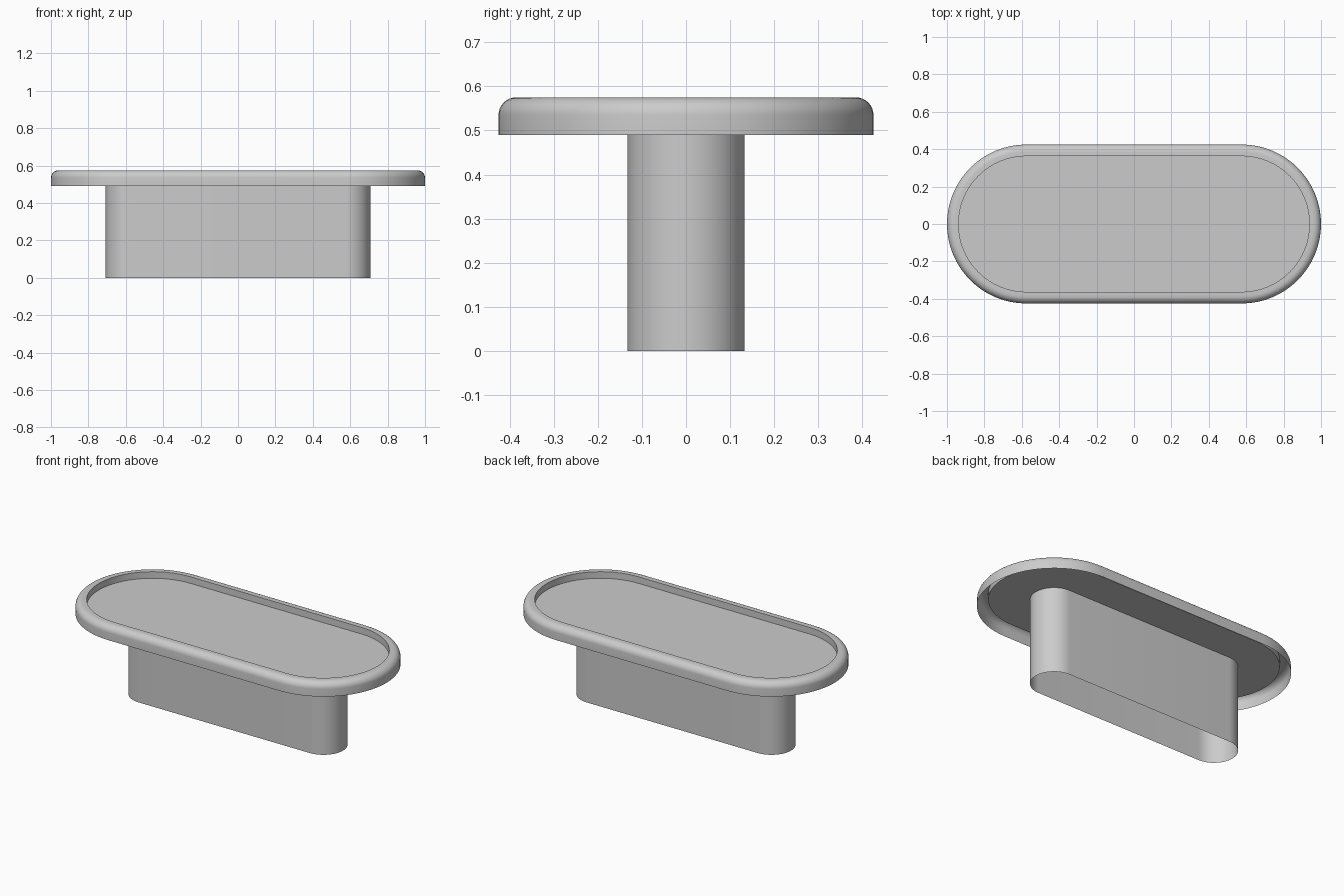
import bpy
import bmesh
from math import cos, sin, pi, radians

cube = bpy.data.objects.get("Cube")
if cube:
    bpy.data.objects.remove(cube, do_unlink=True)

HALF_STRAIGHT = 0.575   # both parts share the same straight length
ARC_STEPS = 32
FLOOR_Z = 0.535
TOP_Z = 0.575

# Single grey finish
grey = bpy.data.materials.new("plain grey")
grey.use_nodes = True
grey.diffuse_color = (0.6, 0.6, 0.6, 1)
grey.node_tree.nodes["Principled BSDF"].inputs["Base Color"].default_value = grey.diffuse_color


def stadium(bm, radius, z):
    """Ring of vertices around a straight-sided oval."""
    ring = []
    for side, start in ((1, -pi / 2), (-1, pi / 2)):
        for i in range(ARC_STEPS + 1):
            a = start + pi * i / ARC_STEPS
            ring.append(bm.verts.new((side * HALF_STRAIGHT + radius * cos(a), radius * sin(a), z)))
    return ring


def oval_shell(name, profile, capped):
    """Sweep a (radius, height) profile around the oval, closing the last ring if asked."""
    bm = bmesh.new()
    rings = [stadium(bm, r, z) for r, z in profile]
    for low, high in zip(rings, rings[1:]):
        n = len(low)
        for i in range(n):
            j = (i + 1) % n
            bm.faces.new((low[i], low[j], high[j], high[i]))
    if capped:
        bm.faces.new(rings[-1])
    mesh = bpy.data.meshes.new(name)
    bm.to_mesh(mesh)
    bm.free()
    mesh.materials.append(grey)
    obj = bpy.data.objects.new(name, mesh)
    bpy.context.collection.objects.link(obj)
    bpy.ops.object.select_all(action="DESELECT")
    obj.select_set(True)
    bpy.context.view_layer.objects.active = obj
    bpy.ops.object.shade_smooth_by_angle(angle=radians(35))
    return obj


# Tray top: outer wall, rounded shoulder, inner lip and sunken floor, open below
OUTER, INNER, ROUND = 0.425, 0.363, 0.04
shoulder = [(OUTER - ROUND + ROUND * cos(a), TOP_Z - ROUND + ROUND * sin(a))
            for a in (pi / 2 * i / 8 for i in range(9))]
oval_shell("tray_top", [(OUTER, 0.49)] + shoulder + [(INNER, TOP_Z), (INNER, FLOOR_Z)], True)

# Hollow pedestal, open at the bottom
oval_shell("pedestal", [(0.133, 0), (0.133, FLOOR_Z)], False)
